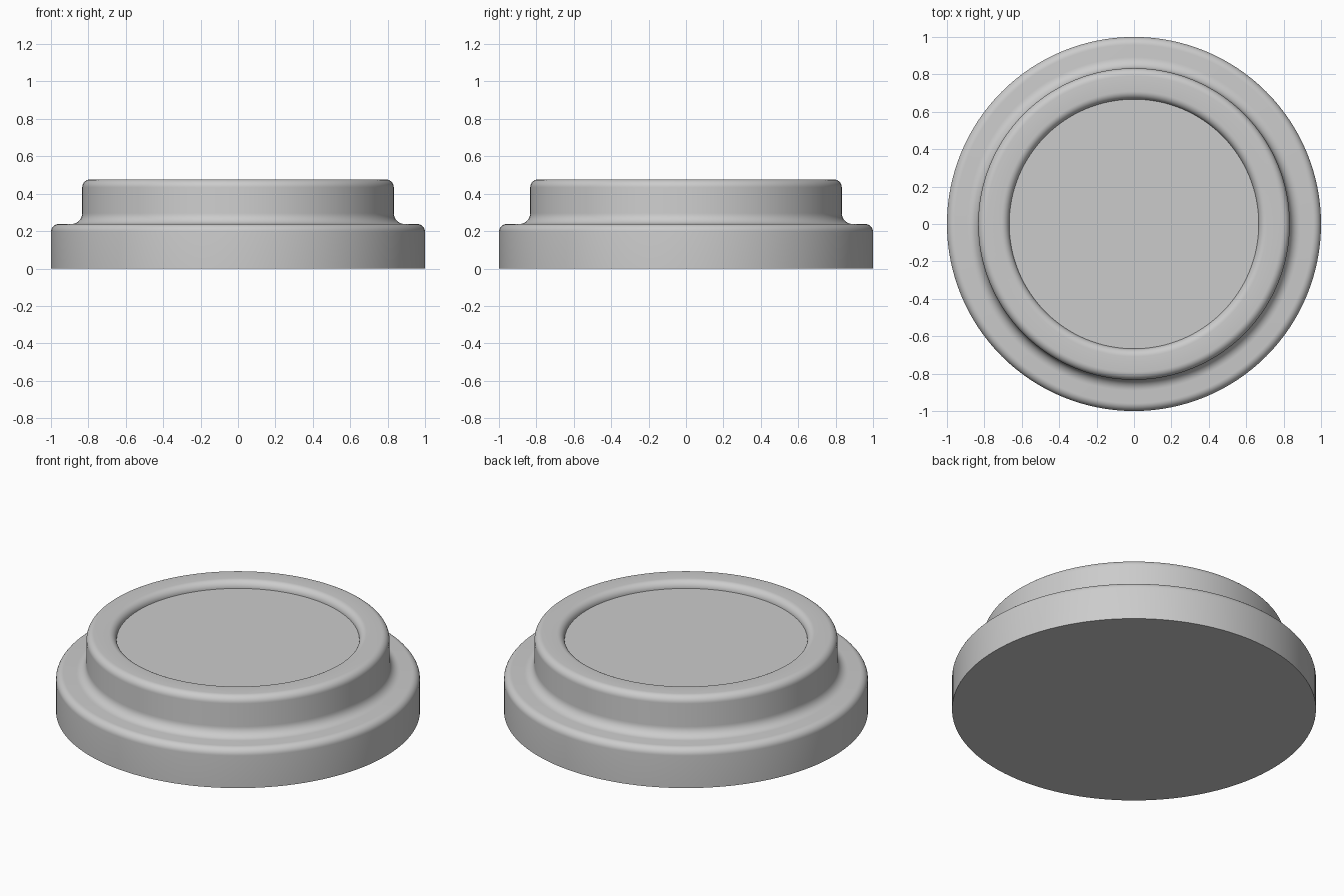
import bpy
import bmesh
from math import radians, sin, cos, pi
from mathutils import Vector

cube = bpy.data.objects.get("Cube")
if cube:
    bpy.data.objects.remove(cube, do_unlink=True)

# One plain grey for the whole part
grey = bpy.data.materials.new("light_grey")
grey.use_nodes = True
colour = (0.6, 0.6, 0.6, 1)
grey.diffuse_color = colour
grey.node_tree.nodes["Principled BSDF"].inputs["Base Color"].default_value = colour

SEGMENTS = 128
BASE_R, NECK_R, RECESS_R = 1.0, 0.833, 0.667
STEP_Z, TOP_Z = 0.238, 0.476
ROUND, FILLET = 0.042, 0.058


def arc(r, z, radius, start, end, steps=8):
    """Points of a profile arc, angles in degrees."""
    angles = [radians(start + (end - start) * i / steps) for i in range(steps + 1)]
    return [(r + radius * cos(a), z + radius * sin(a)) for a in angles]


# Profile from the underside, over the flange and collar, into the shallow recess
profile = [(0, 0), (BASE_R, 0)]
profile += arc(BASE_R - ROUND, STEP_Z - ROUND, ROUND, 0, 90)
profile += arc(NECK_R + FILLET, STEP_Z + FILLET, FILLET, 270, 180)
profile += arc(NECK_R - ROUND, TOP_Z - ROUND, ROUND, 0, 90)
profile += arc(RECESS_R + ROUND, TOP_Z - ROUND, ROUND, 90, 180)
profile.append((0, TOP_Z - ROUND))

# Revolve the profile
bm = bmesh.new()
verts = [bm.verts.new((r, 0, z)) for r, z in profile]
edges = [bm.edges.new(pair) for pair in zip(verts, verts[1:])]
bmesh.ops.spin(bm, geom=verts + edges, cent=Vector(), axis=Vector((0, 0, 1)),
               angle=2 * pi, steps=SEGMENTS, use_merge=True)
bmesh.ops.remove_doubles(bm, verts=bm.verts[:], dist=0.0001)
bmesh.ops.recalc_face_normals(bm, faces=bm.faces[:])

mesh = bpy.data.meshes.new("stepped_round_cap")
bm.to_mesh(mesh)
bm.free()
mesh.materials.append(grey)
cap = bpy.data.objects.new("stepped_round_cap", mesh)
bpy.context.collection.objects.link(cap)

# Smooth curves, sharp rim of the underside and recess floor
bpy.context.view_layer.objects.active = cap
cap.select_set(True)
bpy.ops.object.shade_smooth_by_angle(angle=radians(30))
